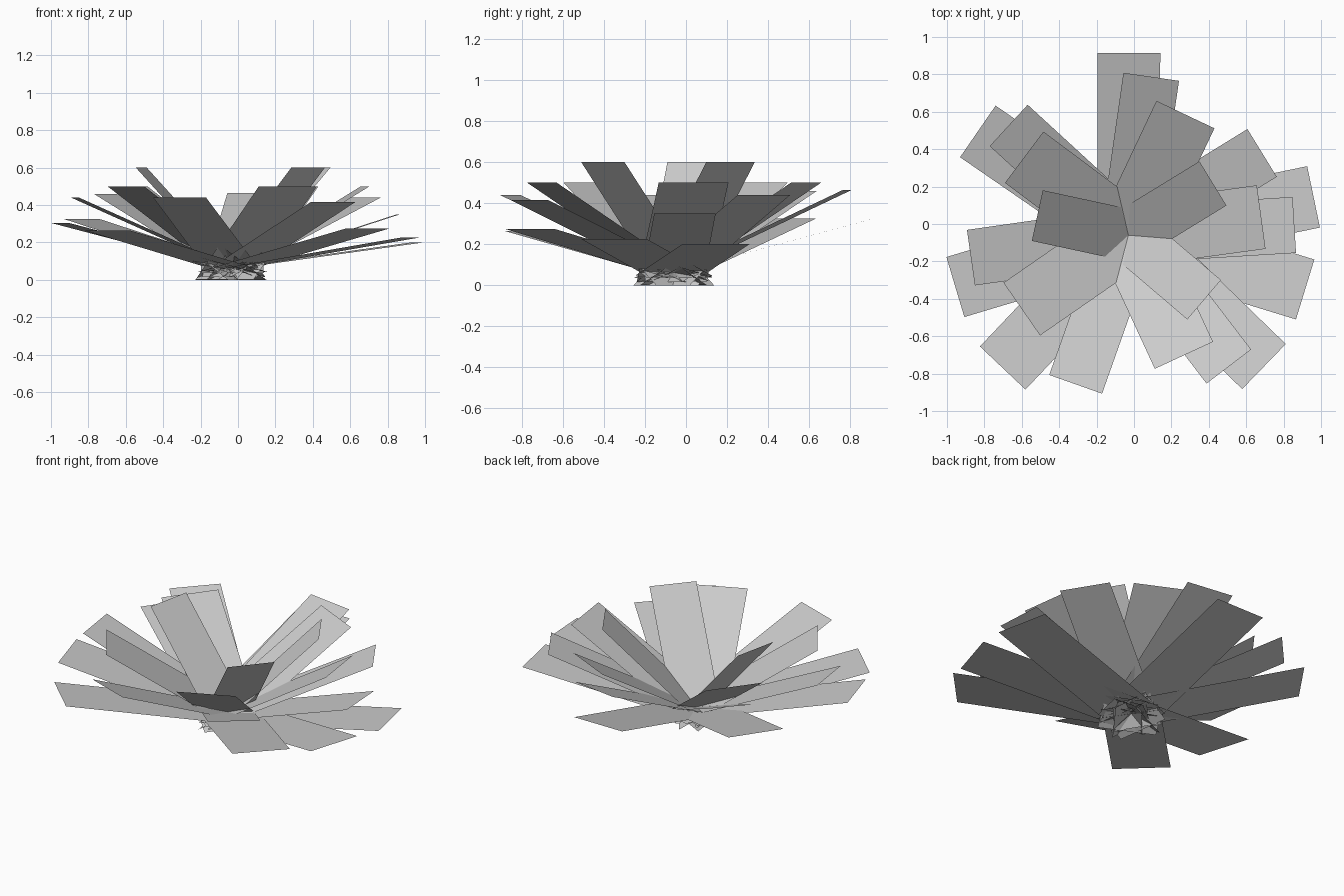
import bpy
import bmesh
from mathutils import Vector

if "Cube" in bpy.data.objects:
    bpy.data.objects.remove(bpy.data.objects["Cube"], do_unlink=True)

# One plain grey for every leaf
grey = bpy.data.materials.new("leaf_grey")
grey.use_nodes = True
colour = (0.6, 0.6, 0.6, 1.0)
grey.diffuse_color = colour
grey.node_tree.nodes["Principled BSDF"].inputs["Base Color"].default_value = colour

# All leaves pass through this point and stick out a little beyond it
HEART = Vector((-0.03, -0.06, 0.062))


def add_leaf(name, tip, width, overhang):
    """Flat rectangular leaf whose outer edge is level and centred on tip."""
    tip = Vector(tip)
    along = (tip - HEART).normalized()
    side = along.cross(Vector((0, 0, 1))).normalized() * (width / 2)
    root = HEART - along * overhang
    root -= along * min(0.0, root.z / along.z)  # keep the root above the floor
    bm = bmesh.new()
    corners = (root + side, tip + side, tip - side, root - side)
    bm.faces.new([bm.verts.new(c) for c in corners])
    bm.normal_update()
    if bm.faces[:][0].normal.z < 0:
        bmesh.ops.reverse_faces(bm, faces=bm.faces[:])
    mesh = bpy.data.meshes.new(name)
    bm.to_mesh(mesh)
    bm.free()
    mesh.materials.append(grey)
    bpy.context.collection.objects.link(bpy.data.objects.new(name, mesh))


# Rings from steep inner leaves to flat outer ones: width, root overhang, tips
rings = {
    "inner_leaf": (0.277, 0.086, [
        (-0.517, 0.045, 0.60), (0.422, 0.217, 0.60), (0.375, -0.405, 0.60)]),
    "upper_leaf": (0.343, 0.117, [
        (-0.587, 0.357, 0.50), (-0.600, -0.455, 0.50), (0.275, 0.585, 0.50),
        (0.267, -0.702, 0.50), (0.680, 0.037, 0.50)]),
    "middle_leaf": (0.300, 0.11, [
        (0.092, 0.787, 0.465), (-0.670, 0.527, 0.46), (0.685, 0.380, 0.44),
        (-0.872, -0.180, 0.44), (-0.312, -0.857, 0.44),
        (0.507, -0.762, 0.415), (0.857, -0.005, 0.35)]),
    "outer_leaf": (0.335, 0.10, [
        (-0.027, 0.914, 0.325), (-0.835, 0.495, 0.325),
        (-0.955, -0.337, 0.305), (-0.702, -0.770, 0.265),
        (0.695, -0.762, 0.275), (0.960, 0.145, 0.20), (0.915, -0.350, 0.225)]),
}

for ring, (width, overhang, tips) in rings.items():
    for i, tip in enumerate(tips, 1):
        add_leaf(f"{ring}_{i}", tip, width, overhang)
